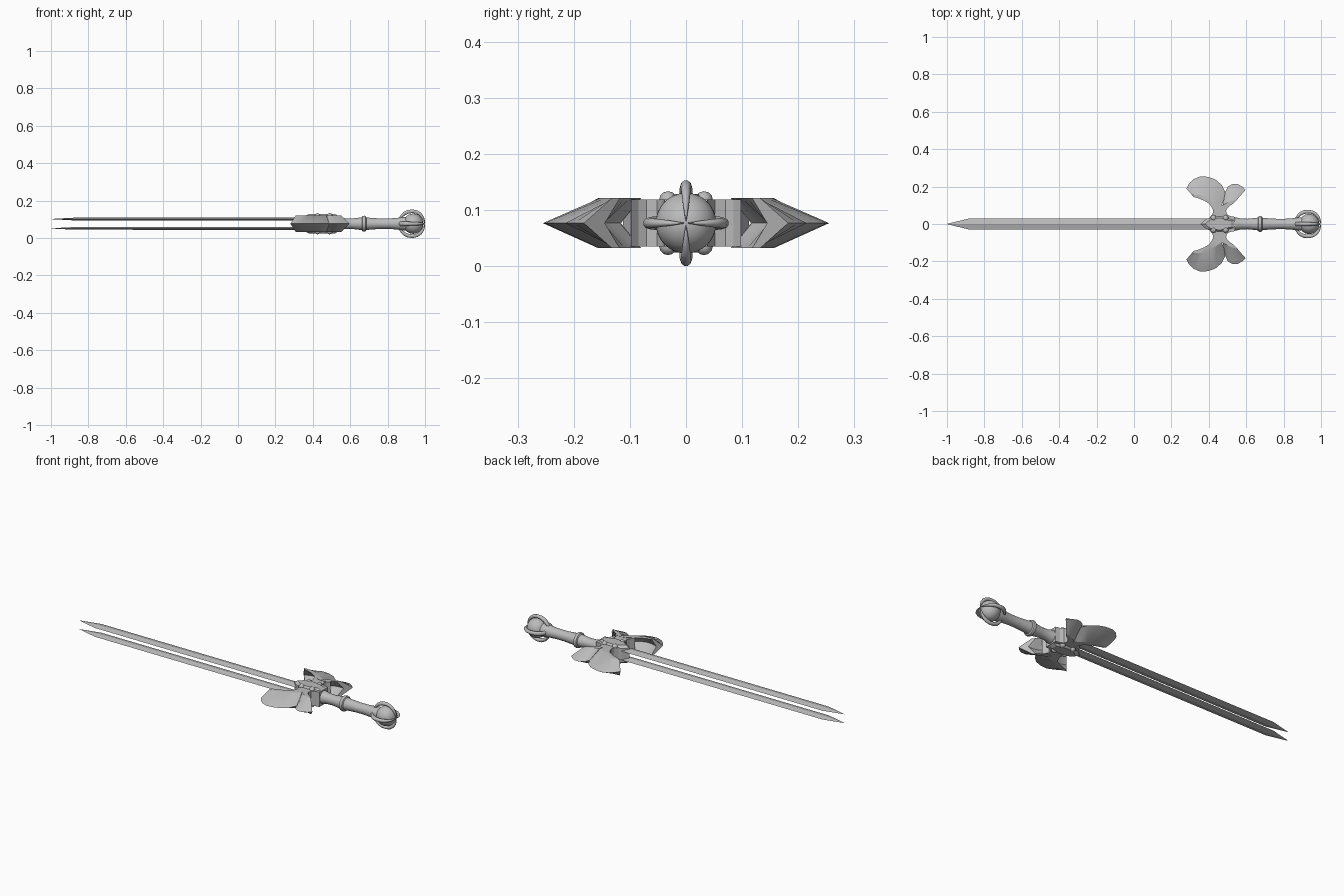
import bpy, bmesh, math
from mathutils import Vector

if "Cube" in bpy.data.objects:
    bpy.data.objects.remove(bpy.data.objects["Cube"])

ZC = 0.0765          # mid height of the whole sword
GX = 0.44            # centre of the guard along the sword

steel = bpy.data.materials.new("grey steel")
steel.diffuse_color = (0.5, 0.5, 0.5, 1)
steel.use_nodes = True
steel.node_tree.nodes["Principled BSDF"].inputs["Base Color"].default_value = steel.diffuse_color


def finish(name, bm, smooth=True, angle=35):
    bmesh.ops.recalc_face_normals(bm, faces=bm.faces)
    me = bpy.data.meshes.new(name)
    bm.to_mesh(me)
    bm.free()
    ob = bpy.data.objects.new(name, me)
    bpy.context.collection.objects.link(ob)
    me.materials.append(steel)
    if smooth:
        bpy.ops.object.select_all(action='DESELECT')
        ob.select_set(True)
        bpy.context.view_layer.objects.active = ob
        bpy.ops.object.shade_smooth_by_angle(angle=math.radians(angle))
    return ob


def loft(name, rings, smooth=True, angle=35):
    """Skin a row of equal-sized rings and cap both ends."""
    bm = bmesh.new()
    rows = [[bm.verts.new(p) for p in ring] for ring in rings]
    n = len(rows[0])
    for a, b in zip(rows, rows[1:]):
        for i in range(n):
            j = (i + 1) % n
            bm.faces.new((a[i], a[j], b[j], b[i]))
    bm.faces.new(rows[0])
    bm.faces.new(rows[-1])
    return finish(name, bm, smooth, angle)


def circle(x, r, n=24):
    return [(x, r * math.cos(2 * math.pi * i / n),
             ZC + r * math.sin(2 * math.pi * i / n)) for i in range(n)]


def plate(name, pts, z0, z1, inset=1.0):
    """Upright plate from a plan outline, optionally narrower on its top and bottom."""
    cx = sum(p[0] for p in pts) / len(pts)
    cy = sum(p[1] for p in pts) / len(pts)
    small = [(cx + (x - cx) * inset, cy + (y - cy) * inset) for x, y in pts]
    b = (z1 - z0) * 0.12
    return loft(name, [[(x, y, z) for x, y in o] for o, z in
                       ((small, z0), (pts, z0 + b), (pts, z1 - b), (small, z1))], False)


# twin blades with a central ridge
for side, name in ((1, "upper_blade"), (-1, "lower_blade")):
    z = ZC + side * 0.025
    rings = []
    for x, w, t in ((0.42, 0.03, 0.008), (-0.88, 0.03, 0.007), (-1.0, 0.0006, 0.0006)):
        rings.append([(x, w, z), (x, 0, z + t), (x, -w, z), (x, 0, z - t)])
    loft(name, rings, False)

# guard wings: swept chevron section, sharp at mid height on the outside
big = [((-.16, .19), (-.122, .145)), ((-.148, .212), (-.105, .14)),
       ((-.12, .24), (-.085, .133)), ((-.085, .255), (-.065, .125)),
       ((-.045, .252), (-.048, .115)), ((-.005, .238), (-.03, .103)),
       ((.03, .208), (-.005, .088)), ((.05, .165), (.025, .08))]
small = [((.048, .17), (.03, .08)), ((.06, .198), (.045, .083)),
         ((.085, .214), (.06, .09)), ((.112, .215), (.075, .099)),
         ((.138, .2), (.09, .109)), ((.156, .182), (.1, .118))]
for s, side in ((1, "back"), (-1, "front")):
    for lobe, kind in ((big, "large"), (small, "small")):
        rings = []
        for o, i in lobe:
            o, i = Vector(o), Vector(i)
            top = i.lerp(o, 0.22)
            mid = i.lerp(o, 0.42)
            section = ((o, 0), (top, .0445), (i, .0445), (mid, 0), (i, -.0445), (top, -.0445))
            rings.append([(GX + p.x, s * p.y, ZC + h) for p, h in section])
        loft(f"{side}_{kind}_wing", rings, True, 25)

    # curved arm joining the wings to the hub
    arm = [(.395, 0), (.4, .03), (.418, .05), (.424, .07), (.415, .09), (.4, .112),
           (.425, .112), (.45, .1), (.48, .098), (.515, .098), (.5, .085), (.492, .07),
           (.497, .052), (.515, .042), (.54, .038), (.54, 0)]
    plate(f"{side}_guard_arm", [(x, s * y) for x, y in arm], ZC - .042, ZC + .042)

    # raised studs beside the hub
    for z in (-1, 1):
        for x in (.425, .49):
            bm = bmesh.new()
            bmesh.ops.create_uvsphere(bm, u_segments=10, v_segments=6, radius=.016)
            bmesh.ops.translate(bm, verts=bm.verts, vec=(x, s * .032, ZC + z * .041))
            finish(f"{side}_stud", bm)

# hub with a pointed nose towards the blades
hub = [(.355, 0), (.385, .026), (.42, .04), (.47, .042), (.505, .03), (.54, .022),
       (.54, -.022), (.505, -.03), (.47, -.042), (.42, -.04), (.385, -.026)]
plate("hub", hub, ZC - .052, ZC + .052, .75)

# turned grip with a collar
profile = [(.5, .03), (.53, .037), (.55, .034), (.57, .029), (.61, .028), (.645, .032),
           (.662, .034), (.666, .041), (.674, .043), (.682, .041), (.686, .034),
           (.71, .031), (.76, .028), (.81, .028), (.85, .031), (.875, .035), (.9, .036)]
loft("grip", [circle(x, r) for x, r in profile])

# pommel ball
bm = bmesh.new()
bmesh.ops.create_uvsphere(bm, u_segments=32, v_segments=16, radius=.054)
bmesh.ops.translate(bm, verts=bm.verts, vec=(.937, 0, ZC))
finish("pommel_ball", bm)

# four claws gripping the ball: x, centre radius, half width, half depth
claw = [(.865, .028, .011, .006), (.876, .042, .012, .008), (.89, .055, .012, .01),
        (.91, .064, .011, .0105), (.935, .0665, .010, .010), (.957, .062, .009, .0095),
        (.975, .05, .0075, .009), (.988, .034, .0055, .007), (.9945, .018, .003, .0045),
        (.997, .004, .0008, .002)]
for k, name in enumerate(("back", "top", "front", "bottom")):
    a = k * math.pi / 2
    out = Vector((0, math.cos(a), math.sin(a)))
    wide = Vector((0, -math.sin(a), math.cos(a)))
    rings = []
    for n, (x, r, w, d) in enumerate(claw):
        p, q = claw[max(n - 1, 0)], claw[min(n + 1, len(claw) - 1)]
        t = Vector((q[0] - p[0], q[1] - p[1])).normalized()
        normal = Vector((-t.y, 0, 0)) + out * t.x
        c = Vector((x, 0, ZC)) + out * r
        rings.append([c + wide * (w * math.cos(i * math.pi / 5))
                      + normal * (d * math.sin(i * math.pi / 5)) for i in range(10)])
    loft(f"{name}_claw", rings, True, 50)
